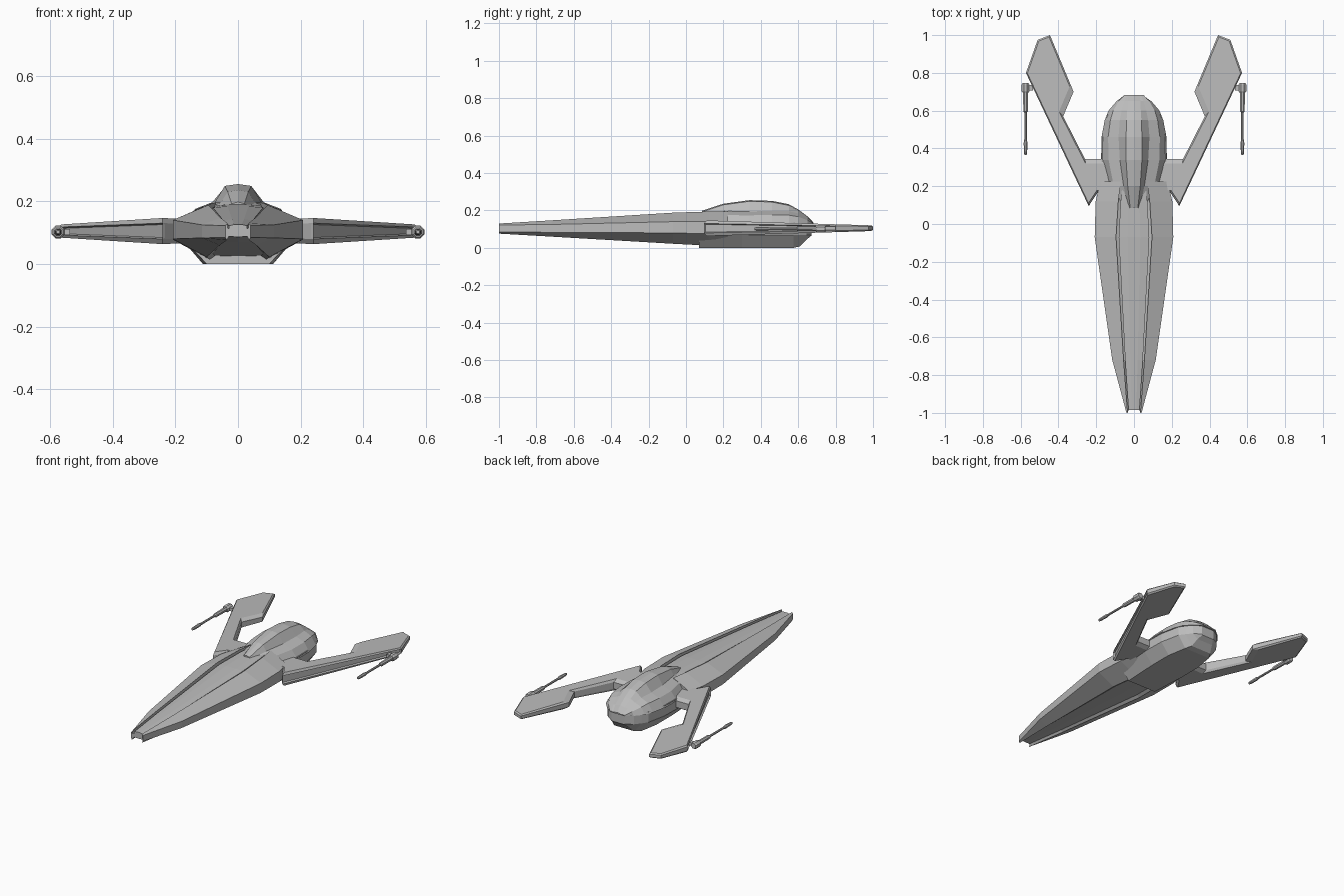
import bpy, bmesh
from math import cos, sin, pi
from mathutils import Vector
from mathutils.geometry import intersect_line_line

cube = bpy.data.objects.get("Cube")
if cube:
    bpy.data.objects.remove(cube, do_unlink=True)

grey = bpy.data.materials.new("hull grey")
grey.use_nodes = True
grey.diffuse_color = (0.5, 0.5, 0.5, 1)
grey.node_tree.nodes["Principled BSDF"].inputs["Base Color"].default_value = (0.5, 0.5, 0.5, 1)


def finish(name, bm, mirrored=False):
    """Turn a bmesh into a flat shaded object."""
    bmesh.ops.recalc_face_normals(bm, faces=bm.faces)
    mesh = bpy.data.meshes.new(name)
    bm.to_mesh(mesh)
    bm.free()
    mesh.materials.append(grey)
    obj = bpy.data.objects.new(name, mesh)
    bpy.context.scene.collection.objects.link(obj)
    if mirrored:
        obj.modifiers.new("Mirror", 'MIRROR').use_clip = False
    return obj


def skin(bm, rings):
    """Join closed rings of points and cap both ends."""
    loops = [[bm.verts.new(p) for p in ring] for ring in rings]
    for a, b in zip(loops, loops[1:]):
        for i in range(len(a)):
            j = (i + 1) % len(a)
            bm.faces.new((a[i], a[j], b[j], b[i]))
    bm.faces.new(loops[0])
    bm.faces.new(loops[-1])


def symmetric(half):
    """Complete a half section that runs from top centre to bottom centre."""
    return half + [(-x, y, z) for x, y, z in half[-2:0:-1]]


def loft(name, sections):
    bm = bmesh.new()
    skin(bm, [symmetric(s) for s in sections])
    return finish(name, bm)


# Long front hull: raised spine, grooves beside it and broad side panels
def hull_section(y, w, ridge, top, bottom, upper, lower, notch=0.0):
    gap = 0.15 * ridge
    depth = 0.25 * (top - upper) + 0.008
    return [
        (0, y + notch, top - 0.004),
        (ridge * 0.35, y + notch, top - 0.004),
        (ridge - gap, y + notch, top - 0.008),
        (ridge - gap, y + notch, top - 0.008 - depth),
        (ridge, y, top - 0.004 - depth),
        (ridge, y, top),
        (w, y, upper),
        (w, y, lower),
        (ridge * 1.05, y, bottom),
        (ridge * 0.85, y + notch, bottom + 0.012),
        (0, y + notch, bottom + 0.01),
    ]


loft("front_hull", [
    hull_section(-1.0, 0.04, 0.034, 0.13, 0.076, 0.122, 0.085, 0.015),
    hull_section(-0.72, 0.115, 0.055, 0.147, 0.06, 0.125, 0.083),
    hull_section(-0.07, 0.208, 0.095, 0.188, 0.022, 0.14, 0.08),
    hull_section(0.12, 0.203, 0.083, 0.194, 0.012, 0.14, 0.075),
    hull_section(0.225, 0.178, 0.07, 0.196, 0.008, 0.14, 0.07),
])


# Rear lower hull with a flat keel and an upright band
def keel_section(y, w, keel, bottom):
    return [(0, y, 0.135), (w, y, 0.135), (w, y, 0.07),
            (keel, y, bottom), (0, y, bottom)]


loft("rear_hull", [
    keel_section(0.07, 0.165, 0.1, 0),
    keel_section(0.3, 0.172, 0.112, 0),
    keel_section(0.45, 0.168, 0.112, 0),
    keel_section(0.575, 0.142, 0.09, 0),
    keel_section(0.61, 0.118, 0.07, 0.008),
    keel_section(0.645, 0.09, 0.055, 0.045),
    keel_section(0.672, 0.045, 0.04, 0.066),
])


# Dome over the rear hull, with a raised centre strip
def dome_section(y, w, strip, top, sx, sz):
    base = 0.125
    return [(0, y, top), (strip, y, top - 0.006), (sx, y, sz),
            ((sx + w) / 2 + 0.01, y, base + (sz - base) * 0.7),
            (w, y, base), (0, y, base)]


loft("rear_dome", [
    dome_section(0.085, 0.06, 0.02, 0.198, 0.03, 0.18),
    dome_section(0.2, 0.14, 0.033, 0.236, 0.055, 0.196),
    dome_section(0.34, 0.174, 0.042, 0.255, 0.075, 0.195),
    dome_section(0.46, 0.172, 0.042, 0.251, 0.082, 0.197),
    dome_section(0.55, 0.155, 0.039, 0.233, 0.075, 0.196),
    dome_section(0.6, 0.135, 0.036, 0.205, 0.065, 0.184),
    dome_section(0.65, 0.092, 0.034, 0.168, 0.05, 0.158),
    dome_section(0.682, 0.045, 0.03, 0.135, 0.038, 0.132),
])

# Swept wings ending in paddles: corner positions and bevel width per edge
outline = [(0.12, 0.17), (0.19, 0.17), (0.24, 0.095), (0.572, 0.80), (0.51, 0.975),
           (0.445, 1.0), (0.32, 0.70), (0.375, 0.57), (0.26, 0.345), (0.12, 0.345)]
bevels = [0.008, 0.01, 0.006, 0.008, 0.008, 0.008, 0.03, 0.008, 0.025, 0.005]
corners = [Vector((x, y, 0)) for x, y in outline]


def inner_corners():
    lines = []
    for i, a in enumerate(corners):
        b = corners[(i + 1) % len(corners)]
        d = (b - a).normalized()
        shift = Vector((-d.y, d.x, 0)) * bevels[i]
        lines.append((a + shift, b + shift))
    return [intersect_line_line(*lines[i - 1], *lines[i])[0] for i in range(len(lines))]


def level(points, factor):
    """Place points on a sloping plane, since the wing thins toward the tip."""
    return [(p.x, p.y, 0.105 + factor * (0.042 - 0.03 * (p.y - 0.1))) for p in points]


bm = bmesh.new()
flat = inner_corners()
skin(bm, [level(flat, -1), level(corners, -0.6), level(corners, 0.6), level(flat, 1)])
bmesh.ops.recalc_face_normals(bm, faces=bm.faces)
# Recessed channel along the leading edge
edge = [f for f in bm.faces if f.normal.x > 0.7 and abs(f.normal.z) < 0.1
        and f.calc_center_median().y < 0.6 and f.calc_area() > 0.015]
bmesh.ops.inset_individual(bm, faces=edge, thickness=0.006, depth=-0.01)
finish("wings", bm, mirrored=True)


# Wing guns, turned profiles of distance along y and radius
def turned(name, x, z, profile, sides):
    bm = bmesh.new()
    skin(bm, [[(x + r * cos(2 * pi * (k + 0.5) / sides), y,
                z + r * sin(2 * pi * (k + 0.5) / sides)) for k in range(sides)]
              for y, r in profile])
    return finish(name, bm, mirrored=True)


turned("gun_barrels", 0.574, 0.102,
       [(0.365, 0.006), (0.375, 0.009), (0.43, 0.011), (0.45, 0.007),
        (0.59, 0.007), (0.595, 0.013), (0.71, 0.014)], 8)
turned("gun_breeches", 0.574, 0.102,
       [(0.695, 0.017), (0.702, 0.022), (0.738, 0.022), (0.746, 0.017)], 8)

# Mounts joining guns to the wings
turned("gun_mounts", 0.545, 0.102, [(0.708, 0.014), (0.735, 0.014)], 4)
